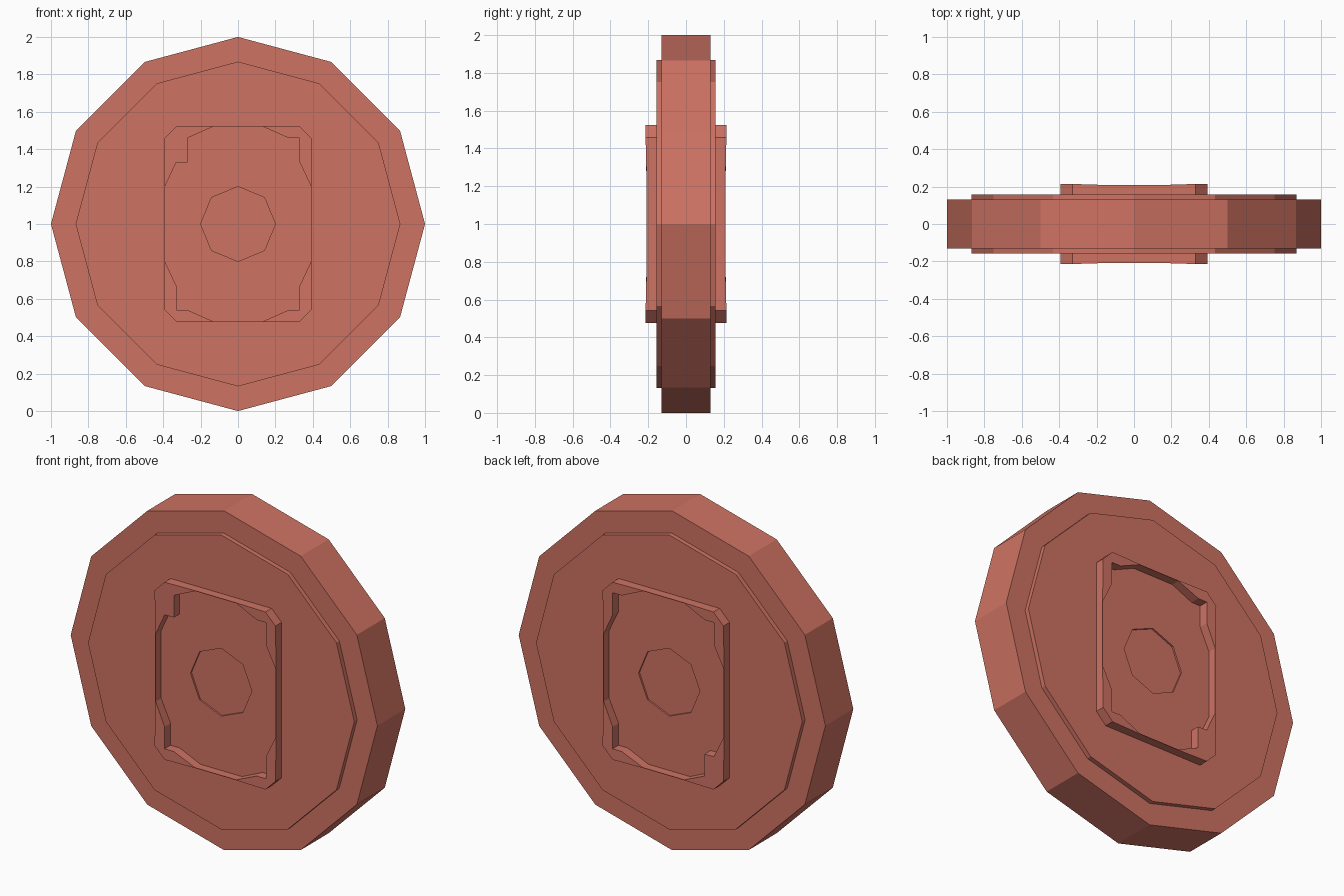
import bpy, bmesh, math
from mathutils import Matrix

if "Cube" in bpy.data.objects:
    bpy.data.objects.remove(bpy.data.objects["Cube"])

mat = bpy.data.materials.new("terracotta")
mat.diffuse_color = (0.62, 0.17, 0.125, 1)
mat.use_nodes = True
mat.node_tree.nodes["Principled BSDF"].inputs["Base Color"].default_value = mat.diffuse_color


def finish(bm, name, coloured=True):
    bmesh.ops.recalc_face_normals(bm, faces=bm.faces)
    mesh = bpy.data.meshes.new(name)
    bm.to_mesh(mesh)
    bm.free()
    ob = bpy.data.objects.new(name, mesh)
    bpy.context.collection.objects.link(ob)
    ob.location.z = 1
    if coloured:
        mesh.materials.append(mat)
    return ob


def disc(name, sides, r, y0, y1, coloured=True):
    # prism along y with vertices on the x and z axes
    bm = bmesh.new()
    rings = [[bm.verts.new((r * math.cos(2 * math.pi * i / sides), y,
                            r * math.sin(2 * math.pi * i / sides)))
              for i in range(sides)] for y in (y0, y1)]
    for i in range(sides):
        j = (i + 1) % sides
        bm.faces.new((rings[0][i], rings[0][j], rings[1][j], rings[1][i]))
    for ring in rings:
        bm.faces.new(ring)
    return finish(bm, name, coloured)


# outer rim and slightly thicker raised face plate
disc("rim", 12, 1.0, -0.13, 0.13)
plate = disc("face_plate", 12, 0.868, -0.157, 0.157)

# shallow octagonal recess in the middle of both faces
for side in (-1, 1):
    cutter = disc("recess_cutter", 8, 0.2, side * 0.147, side * 0.3, False)
    cutter.hide_render = True
    cutter.hide_viewport = True
    mod = plate.modifiers.new("recess", "BOOLEAN")
    mod.operation = "DIFFERENCE"
    mod.solver = "EXACT"
    mod.object = cutter

W, H, C, T = 0.394, 0.523, 0.065, 0.003
# one corner in the positive quadrant: (x, z, height), side tip to top tip
OUTER = [(W, 0.2, 0.208), (W, H - C, 0.214), (W - C, H, 0.214), (0.135, H, 0.208)]
INNER = [(W - T, 0.2, 0.208), (0.33, 0.33, 0.212), (0.33, 0.46, 0.212),
         (0.27, 0.46, 0.212), (0.135, H - T, 0.208)]


def frame(name):
    # thin-walled frame with gusseted corners; one gusset has a square block
    bm = bmesh.new()
    corners = []
    for sx, sz in ((1, 1), (-1, 1), (-1, -1), (1, -1)):
        inner = list(INNER)
        if (sx, sz) == (-1, 1):
            inner[2] = (0.27, 0.33, 0.212)
        pair = []
        for pts in (OUTER, inner):
            col = [(bm.verts.new((sx * x, -h, sz * z)),
                    bm.verts.new((sx * x, -0.15, sz * z))) for x, z, h in pts]
            pair.append(col if sx * sz > 0 else col[::-1])
        corners.append(pair)
    for k, (out, inn) in enumerate(corners):
        nout, ninn = corners[(k + 1) % 4]
        for lvl in (0, 1):
            bm.faces.new([v[lvl] for v in out + inn[::-1]])
            bm.faces.new([v[lvl] for v in (out[-1], nout[0], ninn[0], inn[-1])])
        for chain in (out + nout[:1], inn + ninn[:1]):
            for a, b in zip(chain, chain[1:]):
                bm.faces.new((a[0], b[0], b[1], a[1]))
    return finish(bm, name)


frame("front_frame")
back = frame("back_frame")
back.data.transform(Matrix.Rotation(math.pi, 4, "X"))
